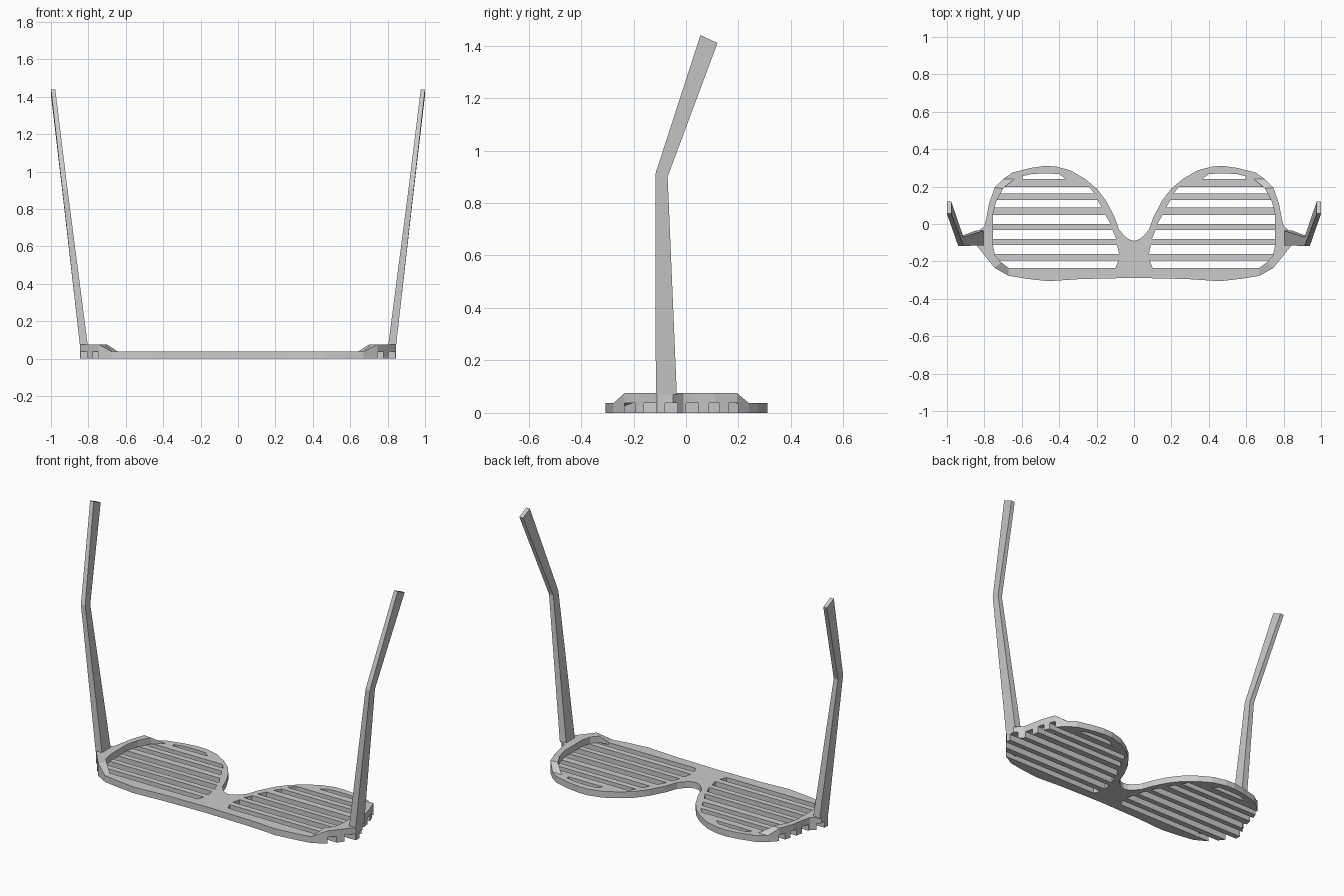
import bpy, bmesh

if "Cube" in bpy.data.objects:
    bpy.data.objects.remove(bpy.data.objects["Cube"])

T, H = 0.037, 0.075   # plate thickness, raised rim height


def loft(bm, sections):
    """Skin a closed solid through cross-sections of equal point count."""
    rings = [[bm.verts.new(p) for p in s] for s in sections]
    n = len(rings[0])
    faces = [bm.faces.new(rings[0]), bm.faces.new(rings[-1])]
    for a, b in zip(rings, rings[1:]):
        for i in range(n):
            j = (i + 1) % n
            faces.append(bm.faces.new((a[i], a[j], b[j], b[i])))
    bmesh.ops.recalc_face_normals(bm, faces=faces)


def make(name, solids):
    bm = bmesh.new()
    for s in solids:
        loft(bm, s)
    me = bpy.data.meshes.new(name)
    bm.to_mesh(me)
    bm.free()
    ob = bpy.data.objects.new(name, me)
    bpy.context.collection.objects.link(ob)
    return ob


def prism(pts, z0, z1):
    return [[(x, y, z) for x, y in pts] for z in (z0, z1)]


def both(solid):
    """The solid and its mirror image in x."""
    return [solid, [[(-x, y, z) for x, y, z in s] for s in solid]]


def boolean(ob, other, op):
    m = ob.modifiers.new(op, 'BOOLEAN')
    m.operation, m.solver, m.object = op, 'EXACT', other
    bpy.context.view_layer.objects.active = ob
    bpy.ops.object.modifier_apply(modifier=m.name)
    bpy.data.objects.remove(other, do_unlink=True)


# Front plate outline, right half from bottom centre to nose bridge
half = [(0, -.288), (.28, -.294), (.46, -.306), (.58, -.292), (.67, -.277),
        (.745, -.235), (.79, -.18), (.845, -.11), (.845, -.05), (.80, -.01),
        (.79, .03), (.775, .11), (.745, .195), (.70, .24), (.65, .275),
        (.55, .30), (.48, .31), (.42, .308), (.34, .287), (.26, .24),
        (.20, .19), (.15, .125), (.105, .04), (.08, -.03), (.05, -.065),
        (.025, -.083), (0, -.09)]
outline = half + [(-x, y) for x, y in half[-2:0:-1]]
frame = make("slatted_frame", [prism(outline, 0, T)])

# Gaps between slats: y range and the inner ends, all running out under the rim
gaps = [(-.235, -.195, .10, .083), (-.16, -.113, .08, .09), (-.08, -.032, .095, .115),
        (0, .047, .125, .152), (.088, .127, .172, .195), (.162, .198, .21, .24)]
cuts = []
for y0, y1, x0, x1 in gaps:
    cuts += both(prism([(x0, y0), (1, y0), (1, y1), (x1, y1)], -.1, .2))
cuts += both(prism([(.365, .24), (.595, .24), (.595, .256), (.55, .267),
                    (.47, .271), (.40, .267)], -.1, .2))
cutter = make("slot_cutter", cuts)
cutter.hide_render = True
boolean(frame, cutter, 'DIFFERENCE')

# Raised outer rims, ramping up from the plate
rim = [(.70, .24, .64, .24, T), (.745, .195, .70, .19, H), (.775, .11, .737, .12, H),
       (.79, .03, .755, .05, H), (.80, -.01, .755, 0, H), (.845, -.05, .755, -.05, H),
       (.845, -.11, .755, -.11, H), (.79, -.18, .742, -.17, H),
       (.745, -.235, .71, -.205, H), (.67, -.277, .67, -.235, T)]
secs = []
for k, (ox, oy, ix, iy, z) in enumerate(rim):
    b = .025 if k in (0, len(rim) - 1) else T
    secs.append([(ox, oy, b), (ix, iy, b), (ix, iy, z), (ox, oy, z)])
boolean(frame, make("raised_rim", both(secs)), 'UNION')

# Temple arms: tapered, leaning outward, bent at the ear
# each section: inner x, outer x, front y/z, back y/z
path = [(.803, .845, -.115, .07, -.035, .07),
        (.912, .940, -.117, .91, -.07, .90),
        (.977, 1.0, .055, 1.44, .12, 1.41)]
arm = [[(xi, ya, za), (xo, ya, za), (xo, yb, zb), (xi, yb, zb)]
       for xi, xo, ya, za, yb, zb in path]
for name, solid in zip(("right_temple_arm", "left_temple_arm"), both(arm)):
    make(name, [solid])
